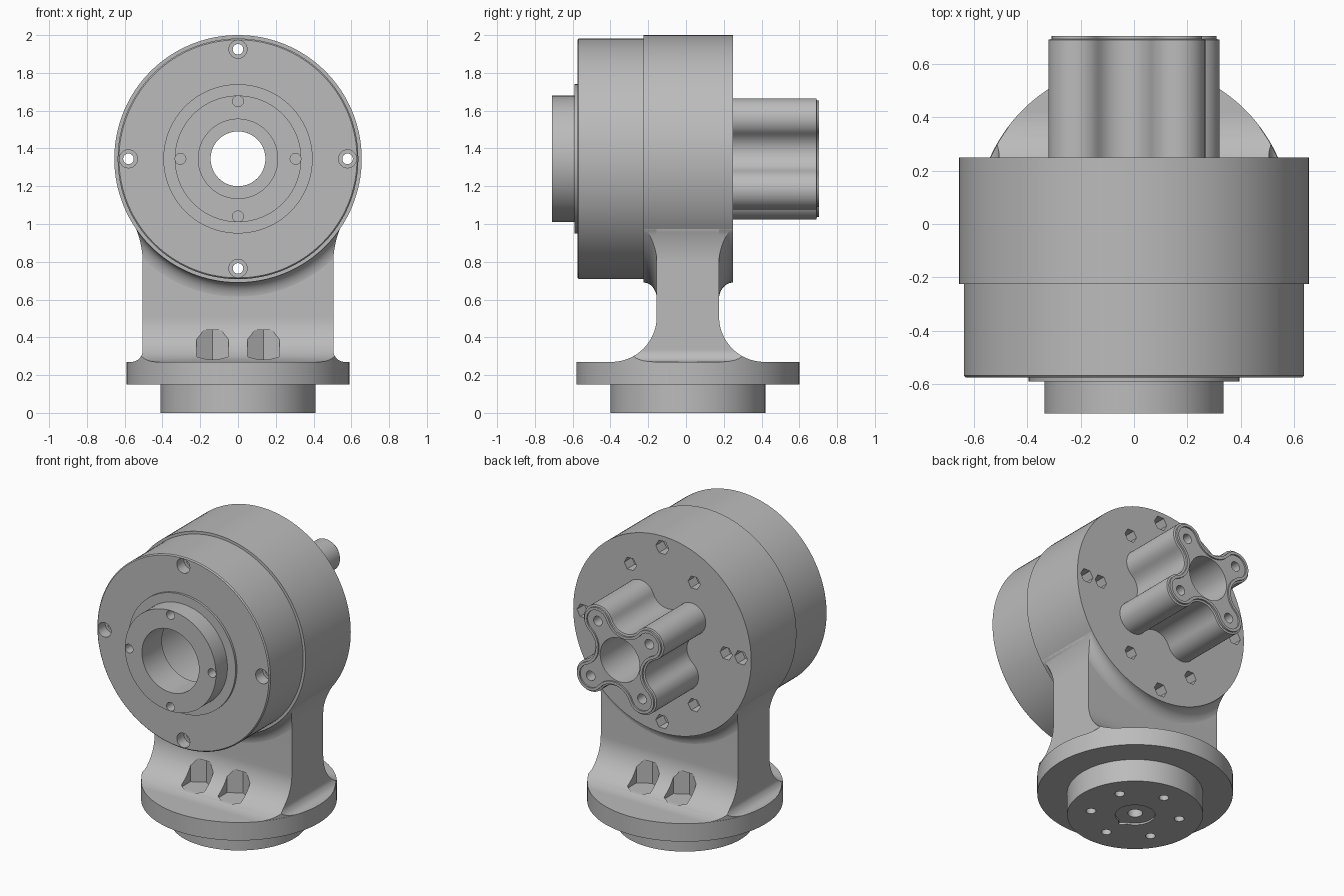
import bpy, bmesh, math

if "Cube" in bpy.data.objects:
    bpy.data.objects.remove(bpy.data.objects["Cube"])

AXIS_Z = 1.345   # height of the main horizontal axis
BASE_Y = 0.01    # base centre in y

mat = bpy.data.materials.new("machined grey")
mat.diffuse_color = (0.5, 0.5, 0.5, 1)
mat.use_nodes = True
mat.node_tree.nodes["Principled BSDF"].inputs["Base Color"].default_value = mat.diffuse_color


def circle(r, n=96, cx=0.0, cy=0.0, start=0.0):
    return [(cx + r * math.cos(start + 2 * math.pi * i / n),
             cy + r * math.sin(start + 2 * math.pi * i / n)) for i in range(n)]


def on_y(pts, y):
    return [(u, y, AXIS_Z + v) for u, v in pts]


def on_z(pts, z):
    return [(u, BASE_Y + v, z) for u, v in pts]


def add_loft(bm, rings, closed=False):
    vs = [[bm.verts.new(p) for p in ring] for ring in rings]
    n = len(vs[0])
    for a, b in zip(vs, vs[1:] + ([vs[0]] if closed else [])):
        for i in range(n):
            bm.faces.new((a[i], a[(i + 1) % n], b[(i + 1) % n], b[i]))
    if not closed:
        bm.faces.new(vs[0])
        bm.faces.new(vs[-1])


def make(name, *lofts, closed=False):
    bm = bmesh.new()
    for rings in lofts:
        add_loft(bm, rings, closed)
    bmesh.ops.recalc_face_normals(bm, faces=bm.faces)
    me = bpy.data.meshes.new(name)
    bm.to_mesh(me)
    bm.free()
    me.materials.append(mat)
    ob = bpy.data.objects.new(name, me)
    bpy.context.collection.objects.link(ob)
    return ob


def boolean(ob, op, cutter):
    cutter.hide_render = True
    m = ob.modifiers.new(op, 'BOOLEAN')
    m.operation, m.object, m.solver, m.use_self = op, cutter, 'EXACT', True
    dg = bpy.context.evaluated_depsgraph_get()
    me = bpy.data.meshes.new_from_object(ob.evaluated_get(dg))
    ob.modifiers.clear()
    ob.data = me
    bpy.data.objects.remove(cutter)


def finish(ob):
    ob.data.shade_smooth()
    ob.data.set_sharp_from_angle(angle=math.radians(28))


def rod_y(r, y0, y1, x=0.0, z=0.0, n=24, start=0.0):
    c = circle(r, n, x, z, start)
    return [on_y(c, y0), on_y(c, y1)]


def rod_z(r, z0, z1, x=0.0, y=0.0, n=24, start=0.0):
    c = circle(r, n, x, y, start)
    return [on_z(c, z0), on_z(c, z1)]


def polar(r, deg):
    return r * math.cos(math.radians(deg)), r * math.sin(math.radians(deg))


# Housing: turned body with stepped front boss and hollow bore
profile = [(.21, -.71), (.335, -.71), (.335, -.59), (.395, -.59), (.395, -.575),
           (.63, -.575), (.637, -.568), (.637, -.225), (.655, -.225), (.655, .25),
           (.145, .25), (.145, .1), (.3, .1), (.3, -.5), (.21, -.5)]
housing = make("housing", [on_y(circle(r, 128), y) for r, y in profile], closed=True)
holes = []
for k in range(4):
    x, z = polar(.58, 90 * k)
    holes.append(rod_y(.028, -.8, .4, x, z))             # through bolt
    holes.append(rod_y(.048, -.8, -.5, x, z))            # front counterbore
    holes.append(rod_y(.048, .17, .4, x, z, 6))          # rear nut pocket
    x, z = polar(.305, 90 * k)
    holes.append(rod_y(.029, -.8, -.6, x, z))            # boss screw hole
for k in range(6):
    x, z = polar(.47, 60 * k)
    holes.append(rod_y(.045, .17, .4, x, z, 6))          # inner nut pockets
boolean(housing, 'DIFFERENCE', make("housing_cutter", *holes))
finish(housing)

# Output shaft: four-lobed section, slightly turned, with stepped end
TURN, LOBE_DIST, LOBE_R, VALLEY = 8, .27, .105, .185


def lobed(off):
    c = LOBE_DIST / math.sqrt(2)
    a, b = VALLEY - c, LOBE_R
    rf = (a * a + c * c - b * b) / (2 * (b - a))
    d = VALLEY + rf
    half = math.atan2(c, d - c)
    pts = []
    for k in range(4):
        q = math.radians(90 * k + TURN)
        loc = []
        for i in range(1, 12):    # concave valley
            t = math.pi + half - 2 * half * i / 12
            t = math.pi + (math.pi - t)
            loc.append((d + (rf + off) * math.cos(t), (rf + off) * math.sin(t)))
        loc.sort(key=lambda p: p[1])
        for i in range(25):       # convex lobe
            t = -half + (math.pi / 2 + 2 * half) * i / 24
            loc.append((c + (b - off) * math.cos(t), c + (b - off) * math.sin(t)))
        pts += [(u * math.cos(q) - v * math.sin(q),
                 u * math.sin(q) + v * math.cos(q)) for u, v in loc]
    return pts


shaft = make("output_shaft", [on_y(lobed(o), y) for o, y in
             [(0, .25), (0, .69), (.012, .693), (.012, .705), (.03, .705), (.03, .695)]])
holes = [rod_y(.145, .1, .9, n=96)]
for k in range(4):
    x, z = polar(LOBE_DIST, 45 + TURN + 90 * k)
    holes.append(rod_y(.032, .58, .9, x, z))
boolean(shaft, 'DIFFERENCE', make("shaft_cutter", *holes))
finish(shaft)

# Base: mounting flange and spigot with bolt circle
base = make("base_flange", [on_z(circle(r, 128), z) for r, z in
            [(.41, 0), (.41, .15), (.59, .15), (.59, .27)]])
holes = [rod_z(.12, -.1, .012, n=48), rod_z(.045, -.1, .1), rod_z(.03, -.1, .012, 0, -.12, 4)]
for k in range(6):
    holes.append(rod_z(.03, -.1, .1, *polar(.27, 30 + 60 * k)))
boolean(base, 'DIFFERENCE', make("base_cutter", *holes))
finish(base)


# Column: web that flares into the flange and widens into the housing
def half_x(z):
    if z < .33:
        return .565 - math.sqrt(max(0, .06 ** 2 - (z - .33) ** 2)) if z >= .27 else .565
    return .505 + .035 * min(1, max(0, (z - .8) / .175)) ** 2


def half_y(z):
    R = .24
    return .165 + (R - math.sqrt(max(0, R * R - (.51 - z) ** 2)) if z < .51 else 0)


def rect(hx, hy):
    return [(-hx, -hy), (hx, -hy), (hx, hy), (-hx, hy)]


levels = ([.25] + [.27 + .24 * (1 - math.cos(math.pi / 2 * i / 24)) for i in range(25)]
          + [.8 + .0175 * i for i in range(11)] + [1.1])
column = make("column", [on_z(rect(half_x(z), half_y(max(z, .27))), z) for z in levels])
boolean(column, 'INTERSECT', make("flange_trim", rod_z(.588, 0, 1.5, n=128)))
boolean(column, 'DIFFERENCE', make("housing_trim", rod_y(.645, -.8, .8, n=128)))
pockets = [rod_z(.097, .283, .44, sx * .135, sy * .245, 6, math.pi / 2)
           for sx in (-1, 1) for sy in (-1, 1)]
boolean(column, 'DIFFERENCE', make("nut_pocket_cutter", *pockets))
finish(column)

# Fillet collar between the column and the housing
arc = [math.pi / 2 * i / 10 for i in range(11)]
collar_profile = ([(.64, -.224)]
                  + [(.745 - .09 * math.cos(t), -.224 + .07 * math.sin(t)) for t in arc]
                  + [(.745 - .09 * math.cos(t), .249 - .075 * math.sin(t)) for t in reversed(arc)]
                  + [(.64, .249)])
collar = make("fillet_collar", [on_y(circle(r, 128), y) for r, y in collar_profile], closed=True)
boolean(collar, 'INTERSECT', make("collar_trim", [on_z(rect(half_x(z), .6), z) for z in levels]))
finish(collar)
